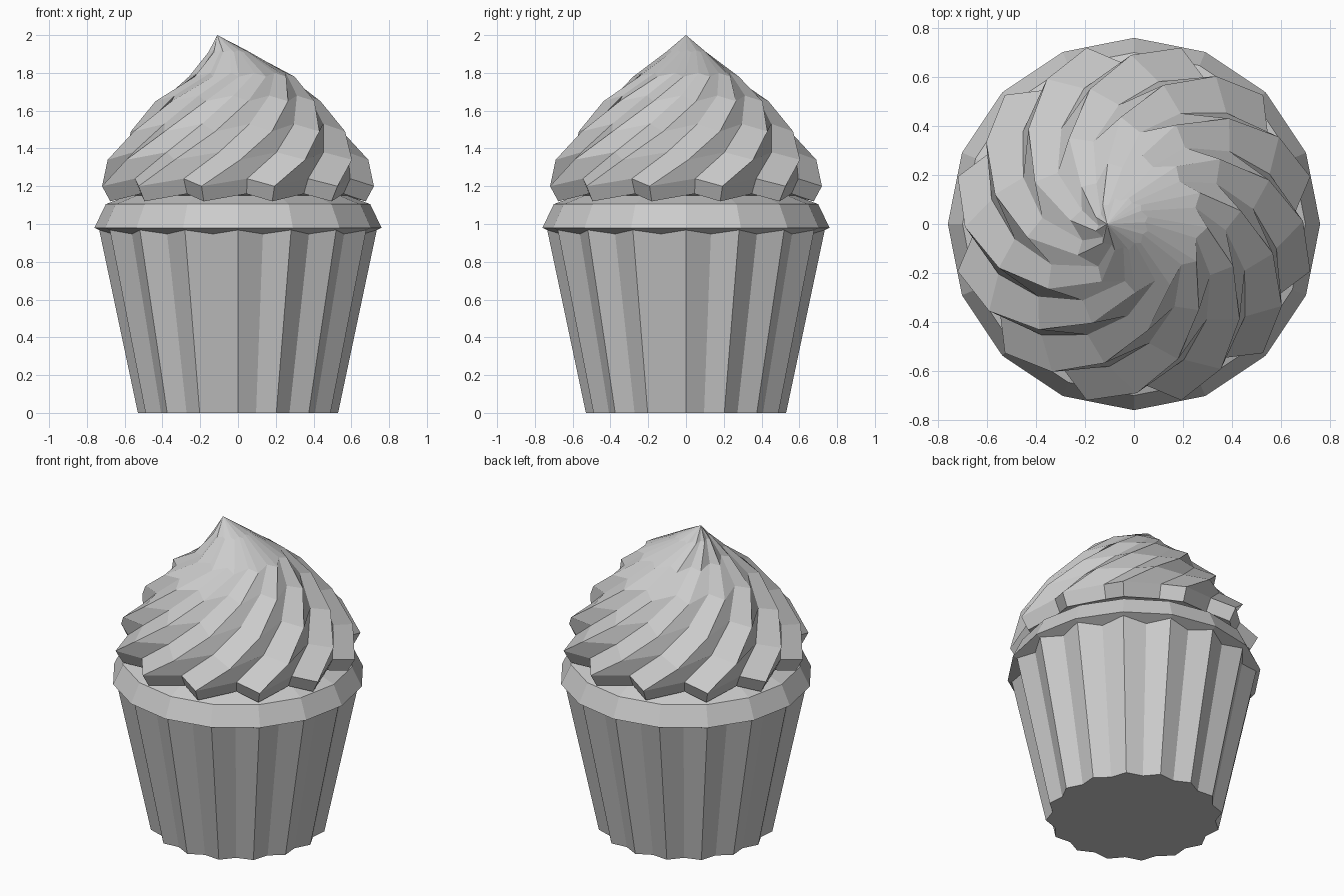
import bpy, bmesh, math

cube = bpy.data.objects.get("Cube")
if cube:
    bpy.data.objects.remove(cube, do_unlink=True)

grey = bpy.data.materials.new("plain_grey")
grey.use_nodes = True
grey.diffuse_color = (0.6, 0.6, 0.6, 1)
grey.node_tree.nodes["Principled BSDF"].inputs["Base Color"].default_value = (0.6, 0.6, 0.6, 1)


def ring(bm, ribs, peak, valley, twist=0, offset=0.5, shift=0):
    """Closed ring alternating peak and valley points, given as (radius, height)."""
    verts = []
    for i in range(ribs):
        for (r, z), part in ((peak, 0), (valley, offset)):
            a = math.radians(twist + (i + part) * 360 / ribs)
            verts.append(bm.verts.new((shift + r * math.sin(a), -r * math.cos(a), z)))
    return verts


def loft(name, make_rings, apex=None):
    """Skin a stack of rings, capping the bottom and closing the top."""
    bm = bmesh.new()
    rings = make_rings(bm)
    n = len(rings[0])
    for low, high in zip(rings, rings[1:]):
        for i in range(n):
            j = (i + 1) % n
            bm.faces.new((low[i], low[j], high[j], high[i]))
    bm.faces.new(rings[0][::-1])
    if apex:
        tip = bm.verts.new(apex)
        for i in range(n):
            bm.faces.new((rings[-1][i], rings[-1][(i + 1) % n], tip))
    else:
        bm.faces.new(rings[-1])
    bmesh.ops.recalc_face_normals(bm, faces=bm.faces)
    mesh = bpy.data.meshes.new(name)
    bm.to_mesh(mesh)
    bm.free()
    mesh.materials.append(grey)
    obj = bpy.data.objects.new(name, mesh)
    bpy.context.collection.objects.link(obj)
    return obj


# Pleated paper wrapper
loft("wrapper", lambda bm: [ring(bm, 16, (r, z), (r * 0.925, z))
                            for r, z in ((0.53, 0), (0.735, 0.97))])

# Cake rim: sixteen sides, built as eight pairs
cake_profile = ((0.64, 0.925), (0.76, 0.98), (0.70, 1.105), (0.58, 1.15))
loft("cake_rim", lambda bm: [ring(bm, 8, p, p) for p in cake_profile])

# Twisted icing: peak radius, valley radius, peak height, rise of valley, twist, sideways shift
icing_levels = (
    (0.70, 0.62, 1.12, 0.04, 0, 0),
    (0.745, 0.66, 1.20, 0.04, 0, 0),
    (0.69, 0.59, 1.34, 0.04, 16, 0),
    (0.58, 0.49, 1.49, 0.04, 33, 0),
    (0.44, 0.375, 1.65, 0.03, 52, 0),
    (0.28, 0.24, 1.78, 0.02, 72, 0.02),
    (0.11, 0.095, 1.91, 0.01, 90, -0.05),
)
loft("icing_swirl", lambda bm: [
    ring(bm, 12, (rp, z), (rv, z + dz), 15 + twist, 0.64, shift)
    for rp, rv, z, dz, twist, shift in icing_levels], apex=(-0.11, 0, 2.0))
